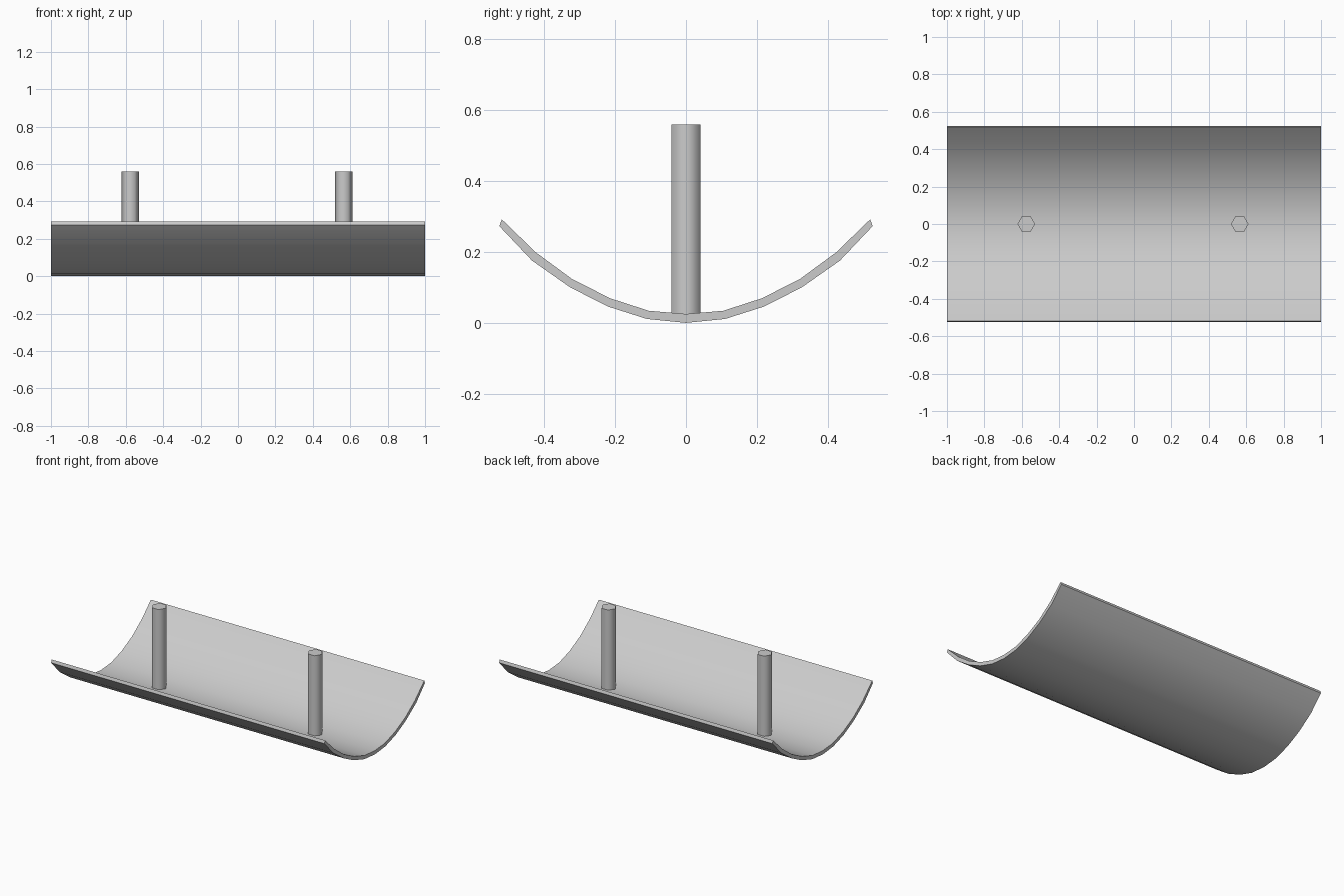
import bpy
import bmesh
import math
from mathutils import Matrix, Vector

cube = bpy.data.objects.get("Cube")
if cube:
    bpy.data.objects.remove(cube, do_unlink=True)

grey = bpy.data.materials.new("light_grey")
grey.use_nodes = True
grey.diffuse_color = (0.6, 0.6, 0.6, 1)
grey.node_tree.nodes["Principled BSDF"].inputs["Base Color"].default_value = (0.6, 0.6, 0.6, 1)


def finish(bm, name, smooth_angle):
    """Turn a bmesh into a grey object with smooth sides and sharp rims."""
    bmesh.ops.recalc_face_normals(bm, faces=bm.faces)
    mesh = bpy.data.meshes.new(name)
    bm.to_mesh(mesh)
    bm.free()
    mesh.materials.append(grey)
    obj = bpy.data.objects.new(name, mesh)
    bpy.context.collection.objects.link(obj)
    bpy.ops.object.select_all(action="DESELECT")
    obj.select_set(True)
    bpy.context.view_layer.objects.active = obj
    bpy.ops.object.shade_smooth_by_angle(angle=math.radians(smooth_angle))
    return obj


# Curved trough: half profiles (y, z) mirrored into one closed section
outer = [(0, 0.001), (0.11, 0.012), (0.22, 0.047), (0.326, 0.101), (0.433, 0.176), (0.525, 0.273)]
inner = [(0, 0.026), (0.105, 0.035), (0.213, 0.07), (0.32, 0.124), (0.422, 0.199), (0.518, 0.292)]


def mirrored(half):
    return [(-y, z) for y, z in reversed(half[1:])] + half


section = mirrored(outer) + mirrored(inner)[::-1]
bm = bmesh.new()
end = bm.faces.new([bm.verts.new((-1, y, z)) for y, z in section])
side = bmesh.ops.extrude_face_region(bm, geom=[end], use_keep_orig=True)
moved = [v for v in side["geom"] if isinstance(v, bmesh.types.BMVert)]
bmesh.ops.translate(bm, verts=moved, vec=Vector((2, 0, 0)))
finish(bm, "curved_trough", 30)

# Two hexagonal posts standing in the trough
bottom, top = 0.02, 0.559
for name, x in (("right_post", -0.576), ("left_post", 0.565)):
    bm = bmesh.new()
    bmesh.ops.create_cone(bm, cap_ends=True, segments=6, radius1=0.047, radius2=0.047,
                          depth=top - bottom,
                          matrix=Matrix.Translation((x, 0, (top + bottom) / 2))
                          @ Matrix.Rotation(math.pi / 6, 4, "Z"))
    # Put two corners on the long axis
    widest = max(v.co.x for v in bm.verts) - x
    if widest < 0.046:
        bmesh.ops.rotate(bm, verts=bm.verts, cent=(x, 0, 0),
                         matrix=Matrix.Rotation(math.pi / 6, 3, "Z"))
    finish(bm, name, 65)
